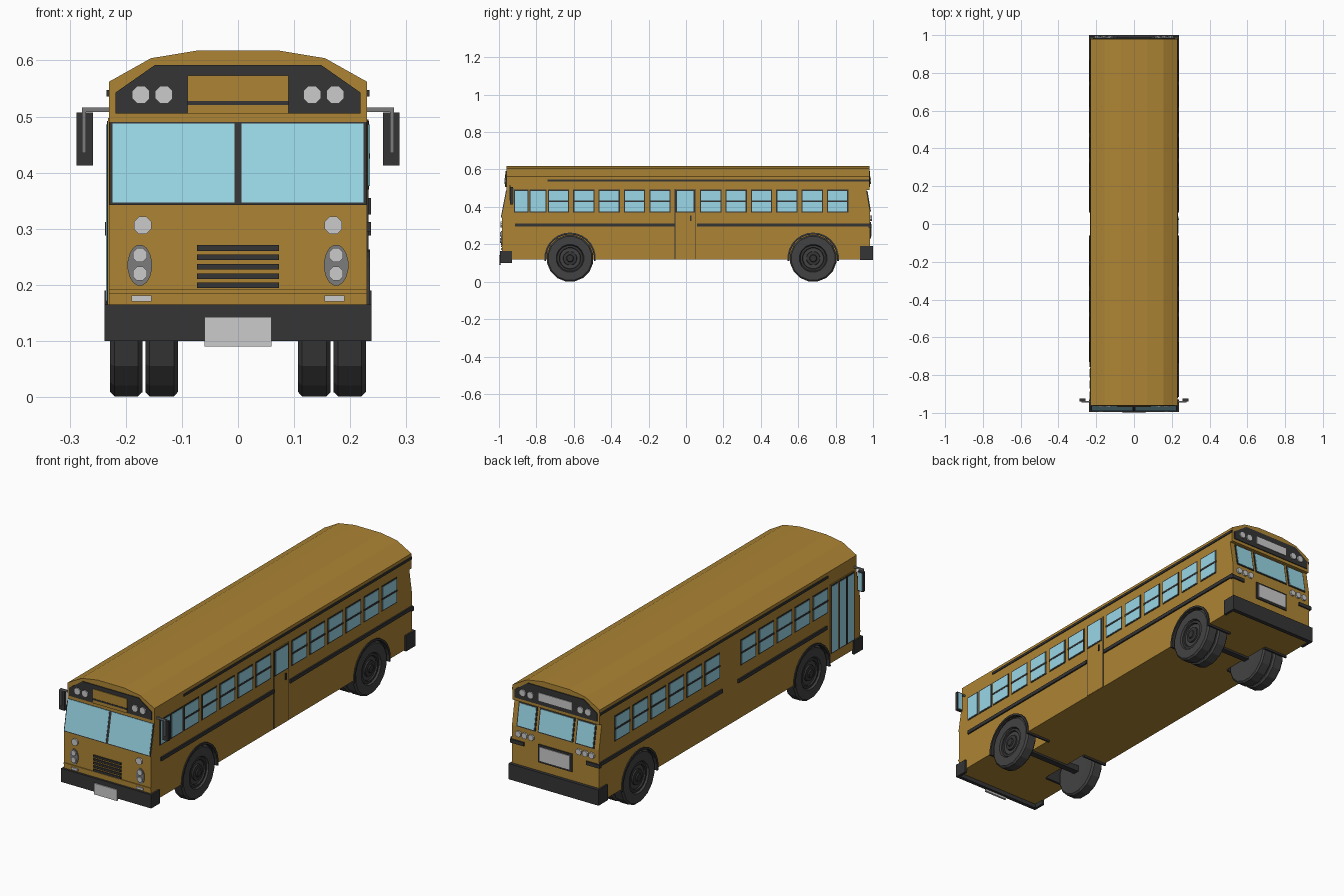
import bpy, bmesh
from math import sin, cos, pi, radians

if "Cube" in bpy.data.objects:
    bpy.data.objects.remove(bpy.data.objects["Cube"])

def material(name, rgb):
    m = bpy.data.materials.new(name)
    m.diffuse_color = (*rgb, 1)
    m.use_nodes = True
    m.node_tree.nodes["Principled BSDF"].inputs["Base Color"].default_value = m.diffuse_color
    return m

YELLOW = material("yellow_paint", (.42, .235, .035))
BLACK = material("black_trim", (.035, .035, .035))
GLASS = material("blue_glass", (.32, .68, .80))
RUBBER = material("rubber", (.055, .055, .055))
SILVER = material("dull_silver", (.2, .2, .2))

def finish(name, bm, mat):
    bmesh.ops.recalc_face_normals(bm, faces=bm.faces)
    me = bpy.data.meshes.new(name)
    bm.to_mesh(me)
    bm.free()
    ob = bpy.data.objects.new(name, me)
    bpy.context.collection.objects.link(ob)
    if mat:
        me.materials.append(mat)
    return ob

def prism(name, axis, pts, h0, h1, mat=None):
    """Extrude a 2D outline along one axis."""
    place = {"x": lambda a, b, h: (h, a, b),
             "y": lambda a, b, h: (a, h, b),
             "z": lambda a, b, h: (a, b, h)}[axis]
    bm = bmesh.new()
    lo = [bm.verts.new(place(a, b, h0)) for a, b in pts]
    hi = [bm.verts.new(place(a, b, h1)) for a, b in pts]
    bm.faces.new(lo)
    bm.faces.new(hi)
    n = len(pts)
    for i in range(n):
        j = (i + 1) % n
        bm.faces.new((lo[i], lo[j], hi[j], hi[i]))
    return finish(name, bm, mat)

def rect(a0, a1, b0, b1):
    return [(a0, b0), (a1, b0), (a1, b1), (a0, b1)]

def box(name, x0, x1, y0, y1, z0, z1, mat=None):
    return prism(name, "z", rect(x0, x1, y0, y1), z0, z1, mat)

def oval(cx, cz, rx, rz, n=8):
    return [(cx + rx * cos(2 * pi * (i + .5) / n), cz + rz * sin(2 * pi * (i + .5) / n))
            for i in range(n)]

def symmetric(half):
    return half + [(-a, b) for a, b in reversed(half)]

def lathe(name, profile, cy, cz, side, mat, n=16):
    """Turn (radius, x) points about a wheel axle."""
    bm = bmesh.new()
    rings = [[bm.verts.new((side * x, cy + r * cos(2 * pi * (i + .5) / n),
                            cz + r * sin(2 * pi * (i + .5) / n))) for i in range(n)]
             for r, x in profile]
    for p, q in zip(rings, rings[1:]):
        for i in range(n):
            j = (i + 1) % n
            bm.faces.new((p[i], p[j], q[j], q[i]))
    bm.faces.new(rings[0])
    bm.faces.new(rings[-1])
    return finish(name, bm, mat)

# Body shell and roof
body = prism("body", "x", [(-.985, .12), (-.985, .345), (-.957, .49), (.965, .49),
                           (.985, .37), (.985, .12)], -.23, .23, YELLOW)
prism("roof", "y", symmetric([(.23, .49), (.23, .562), (.155, .604), (.07, .618)]),
      -.96, .98, YELLOW)

# Wheels, arches and the wheel wells cut into the body
AXLES = (("front", -.62), ("rear", .68))
for label, y in AXLES:
    for s in (-1, 1):
        cutter = prism("wheel_well_cutter", "x", oval(y, .125, .129, .129, 24),
                       s * .104, s * .3)
        cutter.hide_render = True
        cutter.hide_set(True)
        mod = body.modifiers.new("wheel_well", "BOOLEAN")
        mod.operation, mod.solver, mod.object = "DIFFERENCE", "EXACT", cutter
        arc = [radians(-6 + i * 192 / 14) for i in range(15)]
        prism(label + "_wheel_arch", "x",
              [(y + .138 * cos(t), .125 + .138 * sin(t)) for t in arc] +
              [(y + .128 * cos(t), .125 + .128 * sin(t)) for t in reversed(arc)],
              s * .104, s * .235, BLACK)
        lathe(label + "_tyre", [(.07, .172), (.118, .170), (.126, .178), (.126, .220),
                                (.118, .228), (.075, .228), (.070, .215)],
              y, .125, s, RUBBER)
        lathe(label + "_rim", [(.07, .180), (.07, .220), (.058, .222), (.052, .205),
                               (.04, .205), (.036, .222), (.02, .224), (.017, .229), (.006, .229)],
              y, .125, s, BLACK)
        if label == "rear":
            lathe("rear_inner_tyre", [(.07, .108), (.118, .107), (.126, .114), (.126, .158),
                                      (.118, .165), (.07, .165)], y, .125, s, RUBBER)
    box(label + "_axle", -.175, .175, y - .015, y + .015, .11, .14, BLACK)

# Side windows and rub rails
def side_window(s, y0, y1, z0=.37, z1=.492, bar=True):
    box("window_frame", s * .225, s * .232, y0, y1, z0, z1, BLACK)
    box("window_glass", s * .225, s * .2335, y0 + .006, y1 - .006, z0 + .006, z1 - .006, GLASS)
    if bar:
        box("window_bar", s * .225, s * .235, y0, y1, .425, .434, BLACK)

for s in (-1, 1):
    for i in range(12):
        if i == 5:
            continue
        y = -.682 + .1357 * i
        side_window(s, y - .057, y + .057)
    front_end = -.915 if s > 0 else -.73
    for y0, y1 in ((front_end, -.061), (.06, .985)):
        box("rub_rail", s * .225, s * .237, y0, y1, .295, .312, BLACK)
    box("roof_rail", s * .225, s * .234, -.74, .98, .536, .547, BLACK)

# Driver windows and emergency door on the right side
side_window(1, -.92, -.842, bar=False)
side_window(1, -.838, -.745, bar=False)
box("emergency_door", .225, .232, -.058, .05, .121, .495, YELLOW)
for y in (-.061, .05):
    box("door_seam", .225, .2325, y, y + .004, .121, .495, BLACK)
side_window(1.006, -.055, .047, bar=False)
box("door_handle", .23, .237, .022, .03, .325, .355, BLACK)

# Folding entrance door on the left side
box("entrance_door", -.232, -.225, -.94, -.76, .125, .497, YELLOW)
for i in range(3):
    y = -.938 + .06 * i
    side_window(-1.006, y, y + .056, .165, .492, bar=False)

# Sloped front and rear glazing
def front_y(z):
    return -.985 + (z - .345) * .028 / .145

def rear_y(z):
    return .985 - (z - .37) * .02 / .12

def sloped(name, line, out, x0, x1, z0, z1, mat):
    prism(name, "x", [(line(z0) + out, z0), (line(z1) + out, z1),
                      (line(z1) - out, z1), (line(z0) - out, z0)], x0, x1, mat)

sloped("windshield_frame", front_y, -.003, -.229, .229, .342, .492, BLACK)
for s in (-1, 1):
    sloped("windshield_glass", front_y, -.005, s * .006, s * .224, .347, .488, GLASS)
for x0, x1 in ((-.205, -.105), (-.093, .093), (.105, .205)):
    sloped("rear_window_frame", rear_y, .003, x0, x1, .372, .485, BLACK)
    sloped("rear_window_glass", rear_y, .005, x0 + .006, x1 - .006, .378, .479, GLASS)

# Warning light panels above the glass, front and rear
PANEL = symmetric([(.218, .505), (.218, .543), (.148, .592)])
for label, y, d in (("front", -.96, -1), ("rear", .98, 1)):
    prism(label + "_light_panel", "y", PANEL, y - d * .01, y + d * .004, BLACK)
    for x in (-.173, -.132, .132, .173):
        prism(label + "_warning_light", "y", oval(x, .539, .017, .017), y, y + d * .01)
prism("front_sign", "y", rect(-.09, .09, .505, .573), -.967, -.95, YELLOW)
box("front_sign_line", -.09, .09, -.969, -.95, .521, .528, BLACK)
box("rear_sign", -.088, .088, .97, .987, .525, .563)

# Front lamps, grille and seam
for s in (-1, 1):
    prism("upper_headlight", "y", oval(s * .17, .306, .017, .017), -.98, -.993)
    prism("headlight_bezel", "y", oval(s * .175, .235, .022, .037, 16), -.98, -.989, SILVER)
    for z in (.253, .22):
        prism("headlight", "y", oval(s * .175, z, .0135, .0135), -.98, -.994)
    box("front_marker", s * .154, s * .19, -.99, -.98, .170, .181)
for i in range(5):
    z = .199 + .0167 * i
    box("grille_bar", -.073, .073, -.99, -.98, z - .005, z + .005, BLACK)
box("front_ledge", -.23, .23, -.989, -.98, .185, .192, YELLOW)

# Rear lamps, plate and rail ends
for s in (-1, 1):
    for x in (.126, .16, .194):
        prism("tail_light", "y", oval(s * x, .339, .015, .015), .98, .994)
    box("rear_rail", s * .165, s * .237, .975, .992, .288, .305, BLACK)
box("rear_plate_frame", -.09, .09, .98, .99, .232, .318, BLACK)
box("rear_plate", -.08, .08, .98, .993, .242, .308)

# Wrap-around bumpers
def bumper(name, outer, inner, depth, z0, z1):
    prism(name, "z", [(-.238, inner), (-.238, outer), (.238, outer), (.238, inner),
                      (.226, inner), (.226, depth), (-.226, depth), (-.226, inner)],
          z0, z1, BLACK)

bumper("front_bumper", -.995, -.93, -.978, .10, .165)
bumper("rear_bumper", 1.0, .93, .98, .115, .19)
box("front_plate", -.06, .06, -1.0, -.99, .09, .143)

# Side mirrors on bent arms
for s in (-1, 1):
    box("mirror_housing", s * .258, s * .288, -.94, -.925, .413, .507, BLACK)
    box("mirror_glass", s * .262, s * .284, -.927, -.923, .418, .502, GLASS)
    box("mirror_arm", s * .225, s * .278, -.945, -.938, .508, .516, SILVER)
    box("mirror_stem", s * .271, s * .278, -.945, -.938, .435, .512, SILVER)
